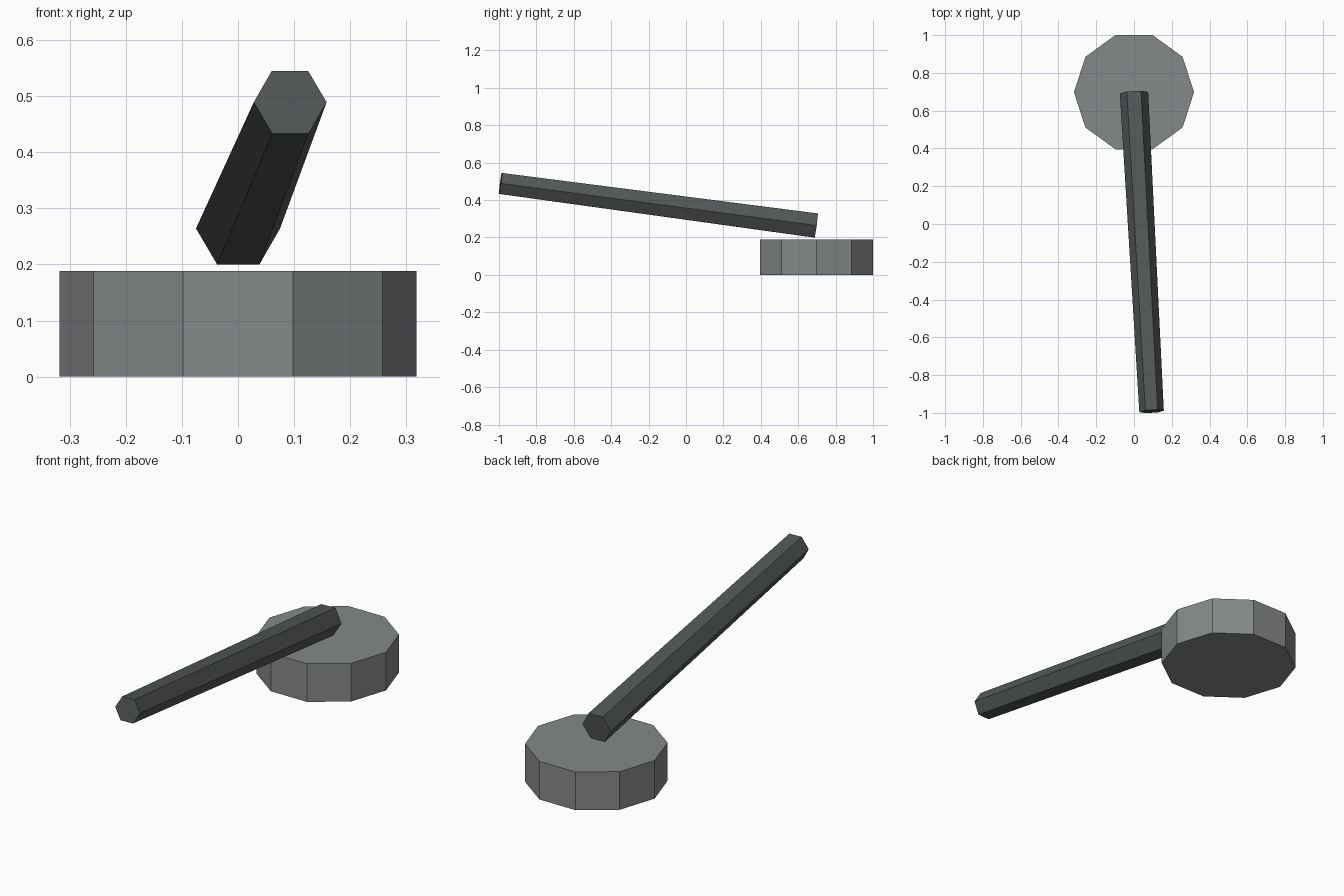
import bpy
import bmesh
import math
from mathutils import Vector

cube = bpy.data.objects.get("Cube")
if cube:
    bpy.data.objects.remove(cube, do_unlink=True)


def make_material(name, rgb):
    mat = bpy.data.materials.new(name)
    mat.use_nodes = True
    color = (*rgb, 1.0)
    mat.diffuse_color = color
    mat.node_tree.nodes["Principled BSDF"].inputs["Base Color"].default_value = color
    return mat


def make_prism(name, start, end, start_radius, end_radius, sides, mat):
    """Flat-sided bar from start to end, with one corner pointing sideways."""
    start, end = Vector(start), Vector(end)
    axis = (end - start).normalized()
    side = Vector((0, 0, 1)).cross(axis)
    side = side.normalized() if side.length > 0.001 else Vector((1, 0, 0))
    up = axis.cross(side)

    bm = bmesh.new()
    rings = []
    for center, radius in ((start, start_radius), (end, end_radius)):
        angles = [math.tau * i / sides for i in range(sides)]
        rings.append([bm.verts.new(center + radius * (side * math.cos(a) + up * math.sin(a)))
                      for a in angles])
    a, b = rings
    for i in range(sides):
        j = (i + 1) % sides
        bm.faces.new((a[i], a[j], b[j], b[i]))
    bm.faces.new(a[::-1])
    bm.faces.new(b)
    bmesh.ops.recalc_face_normals(bm, faces=bm.faces)

    mesh = bpy.data.meshes.new(name)
    bm.to_mesh(mesh)
    bm.free()
    mesh.materials.append(mat)
    obj = bpy.data.objects.new(name, mesh)
    bpy.context.collection.objects.link(obj)
    return obj


base_grey = make_material("mid grey", (0.235, 0.25, 0.255))
rod_grey = make_material("dark grey", (0.088, 0.096, 0.097))

# Ten-sided round base
make_prism("base", (0, 0.698, 0), (0, 0.698, 0.188), 0.318, 0.318, 10, base_grey)

# Slightly tapered six-sided lever, hovering just above the base
make_prism("lever", (0, 0.695, 0.264), (0.093, -0.992, 0.489), 0.075, 0.065, 6, rod_grey)
